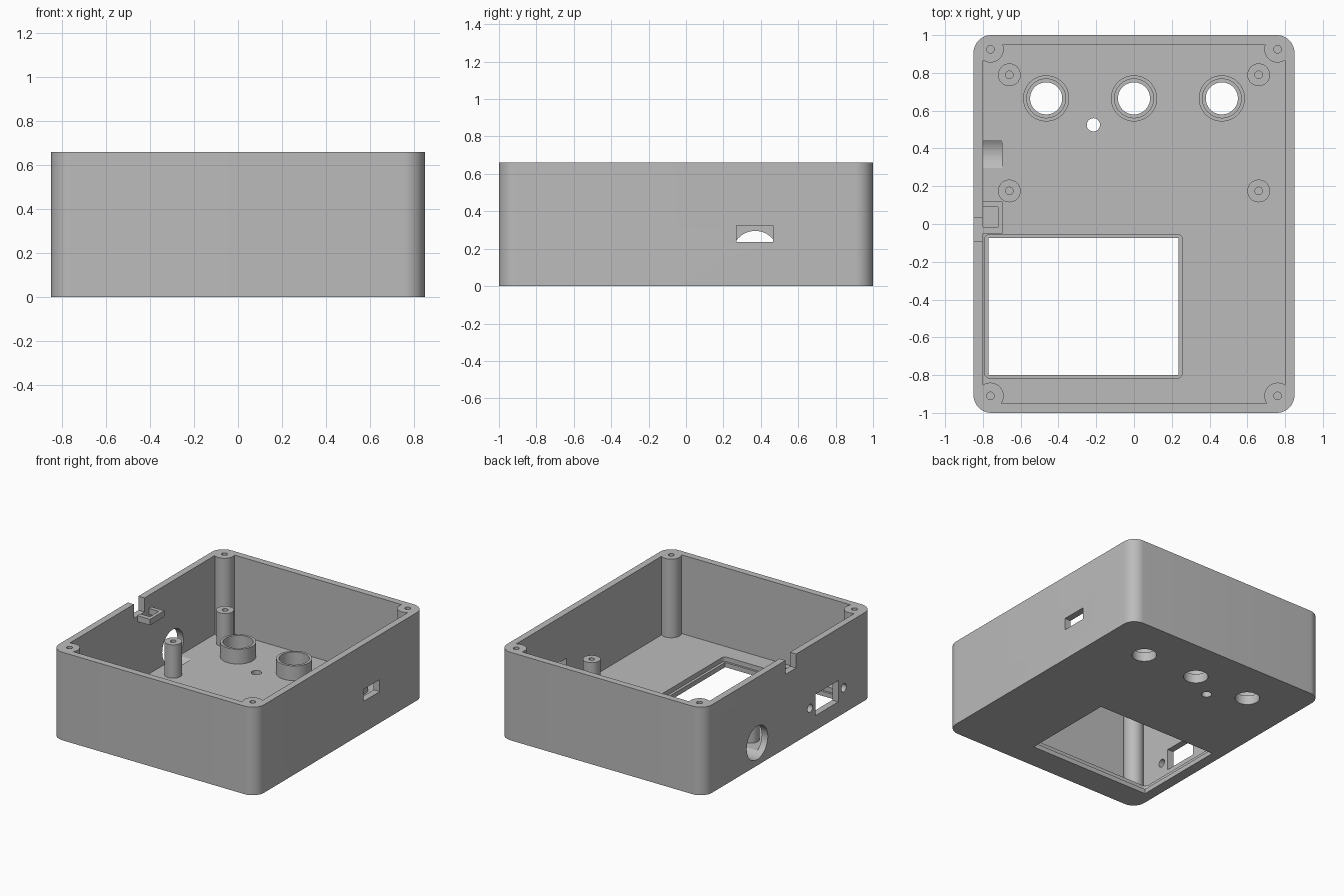
import bpy
import bmesh
import math
from mathutils import Matrix

if "Cube" in bpy.data.objects:
    bpy.data.objects.remove(bpy.data.objects["Cube"], do_unlink=True)

HEIGHT, FLOOR = 0.66, 0.07

grey = bpy.data.materials.new("plain grey plastic")
grey.use_nodes = True
colour = (0.5, 0.5, 0.5, 1)
grey.diffuse_color = colour
grey.node_tree.nodes["Principled BSDF"].inputs["Base Color"].default_value = colour


def finish(bm, name):
    bmesh.ops.recalc_face_normals(bm, faces=bm.faces)
    mesh = bpy.data.meshes.new(name)
    bm.to_mesh(mesh)
    bm.free()
    mesh.materials.append(grey)
    obj = bpy.data.objects.new(name, mesh)
    bpy.context.collection.objects.link(obj)
    return obj


def block(name, x, y, z, radius=0):
    """Box from three (low, high) ranges, with optional rounded upright edges."""
    bm = bmesh.new()
    spans = (x, y, z)
    size = Matrix.Diagonal([b - a for a, b in spans] + [1])
    middle = Matrix.Translation([(a + b) / 2 for a, b in spans])
    bmesh.ops.create_cube(bm, size=1, matrix=middle @ size)
    if radius:
        upright = [e for e in bm.edges
                   if abs(e.verts[0].co.z - e.verts[1].co.z) > 1e-4]
        bmesh.ops.bevel(bm, geom=upright, offset=radius, segments=12,
                        profile=0.5, affect='EDGES')
    return finish(bm, name)


def rod(name, a, b, span, radius, axis="z"):
    """Cylinder along z at (x, y), or along x at (y, z)."""
    bm = bmesh.new()
    mid = sum(span) / 2
    if axis == "z":
        place = Matrix.Translation((a, b, mid))
    else:
        place = Matrix.Translation((mid, a, b)) @ Matrix.Rotation(math.pi / 2, 4, "Y")
    bmesh.ops.create_cone(bm, cap_ends=True, segments=48, radius1=radius,
                          radius2=radius, depth=span[1] - span[0], matrix=place)
    return finish(bm, name)


def cut(target, *tools):
    """Subtract each tool from the target, then remove the tool."""
    bpy.context.view_layer.objects.active = target
    for tool in tools:
        mod = target.modifiers.new("cut", 'BOOLEAN')
        mod.operation, mod.solver, mod.object = 'DIFFERENCE', 'EXACT', tool
        bpy.ops.object.modifier_apply(modifier=mod.name)
        bpy.data.objects.remove(tool, do_unlink=True)


parts = []

# Case shell: the cavity leaves a screw post standing in each corner
shell = block("case_shell", (-0.85, 0.85), (-1, 1), (0, HEIGHT), 0.095)
cavity = block("cavity", (-0.8, 0.8), (-0.95, 0.95), (FLOOR, 0.9))
corners = [(sx * 0.76, y) for sx in (-1, 1) for y in (-0.91, 0.925)]
for x, y in corners:
    cut(cavity, rod("post", x, y, (0, 1), 0.07))
cut(shell, cavity)
for x, y in corners:
    cut(shell, rod("screw_hole", x, y, (0.3, 0.8), 0.02))

# Display window with a shallow rounded rebate on the inside
cut(shell,
    block("window", (-0.77, 0.235), (-0.8, -0.075), (-0.1, 0.2)),
    block("rebate", (-0.79, 0.255), (-0.815, -0.055), (0.035, 0.2), 0.025))

# Indicator hole, side wall openings and cable notch
cut(shell,
    rod("indicator", -0.215, 0.525, (-0.1, 0.2), 0.035),
    rod("round_port", 0.37, 0.17, (-0.95, -0.7), 0.125, "x"),
    block("socket", (-0.95, -0.75), (-0.59, -0.32), (0.11, 0.27)),
    rod("socket_screw_a", -0.255, 0.19, (-0.95, -0.75), 0.03, "x"),
    rod("socket_screw_b", -0.655, 0.19, (-0.95, -0.75), 0.03, "x"),
    block("slot", (0.75, 0.95), (0.27, 0.465), (0.235, 0.325)),
    block("notch", (-0.95, -0.77), (-0.09, 0.035), (0.555, 0.9)))
parts.append(shell)

# Control collars: thin tubes around the three floor holes
for name, x in (("left", 0.465), ("middle", 0), ("right", -0.465)):
    cut(shell, rod("control_hole", x, 0.665, (-0.1, 0.2), 0.085))
    collar = rod(name + "_control_collar", x, 0.665, (FLOOR - 0.005, 0.18), 0.122)
    cut(collar, rod("bore", x, 0.665, (FLOOR, 0.3), 0.103),
        rod("bore_bottom", x, 0.665, (0, 0.3), 0.085))
    parts.append(collar)

# Circuit board standoffs with blind screw holes
for side, sx in (("left", 1), ("right", -1)):
    for end, y in (("back", 0.79), ("front", 0.175)):
        standoff = rod(f"{side}_{end}_standoff", sx * 0.66, y, (FLOOR - 0.01, 0.32), 0.06)
        cut(standoff, rod("pilot", sx * 0.66, y, (0.12, 0.5), 0.02))
        parts.append(standoff)

# Cable tie loop beside the notch
loop = block("cable_loop", (-0.81, -0.695), (-0.05, 0.12), (0.515, 0.56))
cut(loop, block("loop_gap", (-0.8, -0.72), (-0.015, 0.09), (0.4, 0.7)),
    block("loop_notch", (-0.9, -0.8), (-0.2, 0.035), (0.555, 0.7)))
parts.append(loop)

# Smooth the round surfaces and keep the edges sharp
bpy.ops.object.select_all(action='DESELECT')
for part in parts:
    part.select_set(True)
bpy.context.view_layer.objects.active = shell
bpy.ops.object.shade_smooth_by_angle(angle=math.radians(30))
